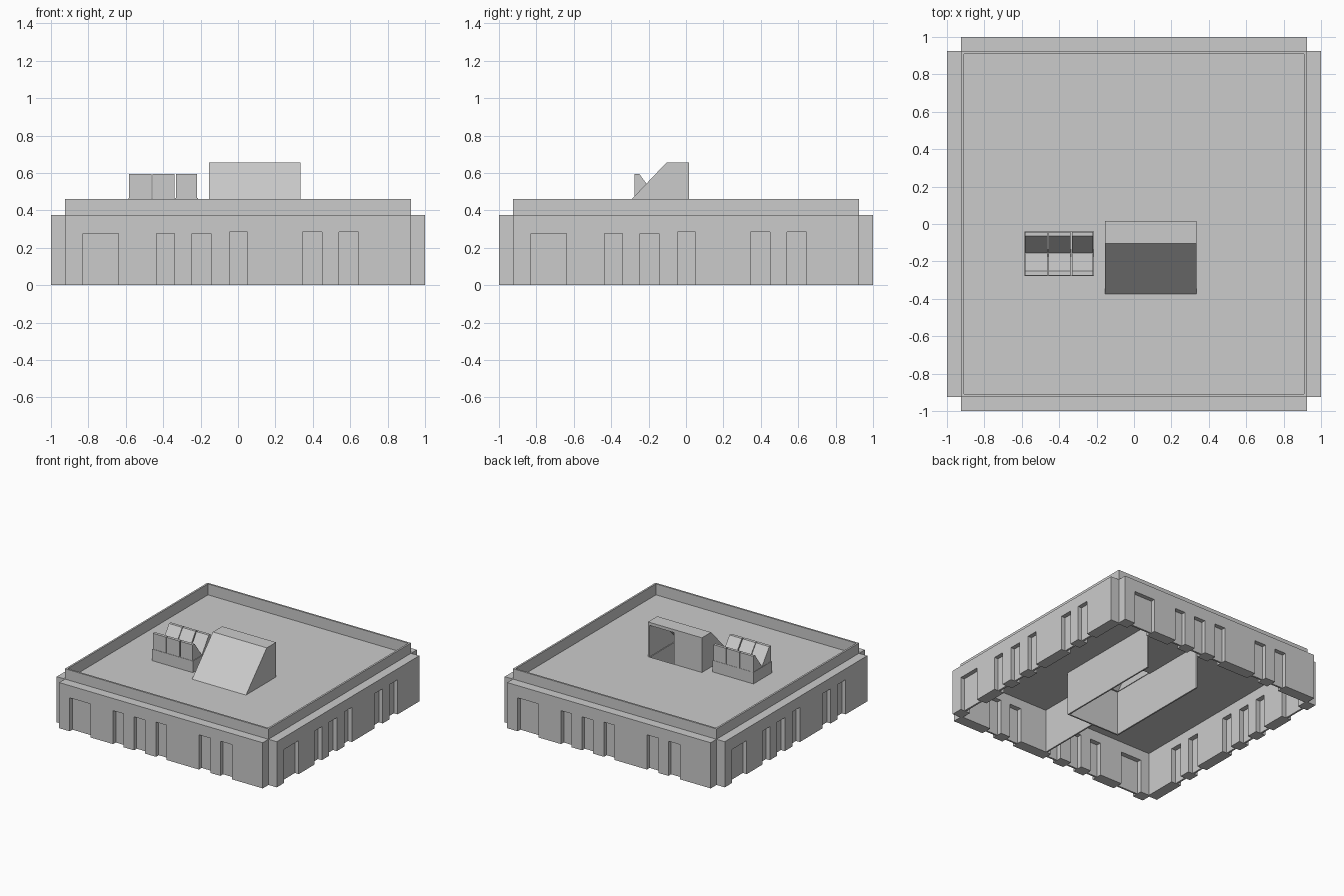
import bpy, bmesh, math
from mathutils import Matrix, Vector

cube = bpy.data.objects.get("Cube")
if cube:
    bpy.data.objects.remove(cube, do_unlink=True)

grey = bpy.data.materials.new("plain_grey")
grey.use_nodes = True
grey.diffuse_color = (0.6, 0.6, 0.6, 1)
grey.node_tree.nodes["Principled BSDF"].inputs["Base Color"].default_value = (0.6, 0.6, 0.6, 1)

ROOF, INNER, OUTER, SHELL = 0.37, 0.91, 1.0, 0.925


def finish(name, bm):
    bmesh.ops.recalc_face_normals(bm, faces=bm.faces)
    mesh = bpy.data.meshes.new(name)
    bm.to_mesh(mesh)
    bm.free()
    mesh.materials.append(grey)
    obj = bpy.data.objects.new(name, mesh)
    bpy.context.collection.objects.link(obj)
    return obj


def add_box(bm, x, y, z):
    lo, hi = Vector((x[0], y[0], z[0])), Vector((x[1], y[1], z[1]))
    m = Matrix.Translation((lo + hi) / 2) @ Matrix.Diagonal((*(hi - lo), 1))
    bmesh.ops.create_cube(bm, size=1, matrix=m)


def add_prism(bm, points, axis, start, end):
    """Extrude a closed outline: (x, z) along y, or (y, z) along x."""
    place = (lambda a, b: (a, start, b)) if axis == "y" else (lambda a, b: (start, a, b))
    face = bm.faces.new([bm.verts.new(place(a, b)) for a, b in points])
    made = bmesh.ops.extrude_face_region(bm, geom=[face])
    shift = Vector((0, end - start, 0)) if axis == "y" else Vector((end - start, 0, 0))
    bmesh.ops.translate(bm, vec=shift, verts=[v for v in made["geom"] if isinstance(v, bmesh.types.BMVert)])


# Doorways shared by all four walls: left, right, height
doors = [(-.83, -.64, .275), (-.435, -.34, .275), (-.245, -.145, .275),
         (-.045, .05, .285), (.345, .45, .285), (.54, .645, .285)]

# Wall outline notched by the doorways, with a thin panel in each
outline = [(-SHELL, .375), (-SHELL, 0)]
for left, right, top in doors:
    outline += [(left, 0), (left, top), (right, top), (right, 0)]
outline += [(SHELL, 0), (SHELL, .375)]

for i, side in enumerate(("front", "left", "back", "right")):
    turn = Matrix.Rotation(i * math.pi / 2, 4, "Z")
    wall = bmesh.new()
    add_prism(wall, outline, "y", -OUTER, -INNER)
    wall.transform(turn)
    finish(side + "_wall", wall)

    panels = bmesh.new()
    for left, right, top in doors:
        add_box(panels, (left, right), (-.965, -.95), (0, top))
    panels.transform(turn)
    finish(side + "_door_panels", panels)

    parapet = bmesh.new()
    add_box(parapet, (-SHELL, INNER), (-SHELL, -INNER), (ROOF - .01, .46))
    parapet.transform(turn)
    finish(side + "_parapet", parapet)

# Roof deck built around the stair opening
WX0, WX1, WY0, WY1 = -.155, .335, -.375, .015
deck = bmesh.new()
z = (ROOF - .01, ROOF)
add_box(deck, (-INNER, WX0), (-INNER, INNER), z)
add_box(deck, (WX1, INNER), (-INNER, INNER), z)
add_box(deck, (WX0, WX1), (-INNER, WY0), z)
add_box(deck, (WX0, WX1), (WY1, INNER), z)
finish("roof_deck", deck)

# Stair house: sloped front, thin cheeks, doorway at the back
T, TOP, RIDGE, DOOR = .012, .655, -.105, .10
house = bmesh.new()
cheek = [(WY0, ROOF), (WY1, ROOF), (WY1, TOP), (RIDGE, TOP)]
for x0 in (WX0, WX1 - T):
    add_prism(house, cheek, "x", x0, x0 + T)
cover = [(WY0, ROOF), (RIDGE, TOP), (WY1, TOP), (WY1, TOP - T), (RIDGE + .005, TOP - T), (WY0 + .017, ROOF)]
add_prism(house, cover, "x", WX0, WX1)
add_box(house, (WX0, DOOR), (WY1 - T, WY1), (ROOF, TOP))
add_box(house, (DOOR, WX1), (WY1 - T, WY1), (TOP - .025, TOP))
finish("stair_house", house)

# Inner partitions below the roof
rooms = bmesh.new()
for x0 in (WX0, WX1 - T):
    add_box(rooms, (x0, x0 + T), (WY0, .556), (0, ROOF - .005))
add_box(rooms, (WX0, WX1), (WY0, WY0 + T), (0, ROOF - .005))
add_box(rooms, (DOOR - T, DOOR), (-INNER, WY0), (0, ROOF - .005))
finish("inner_partitions", rooms)

# Roof vent: plinth carrying three bays with a valley between two ridges
plinth = bmesh.new()
add_box(plinth, (-.585, -.215), (-.278, -.04), (ROOF, .465))
finish("vent_plinth", plinth)

valley = [(-.275, .46), (-.275, .595), (-.25, .595), (-.155, .467),
          (-.065, .595), (-.042, .595), (-.042, .46)]
bays = bmesh.new()
for x0, x1 in ((-.582, -.462), (-.457, -.34), (-.332, -.22)):
    add_prism(bays, valley, "x", x0, x1)
finish("vent_bays", bays)
